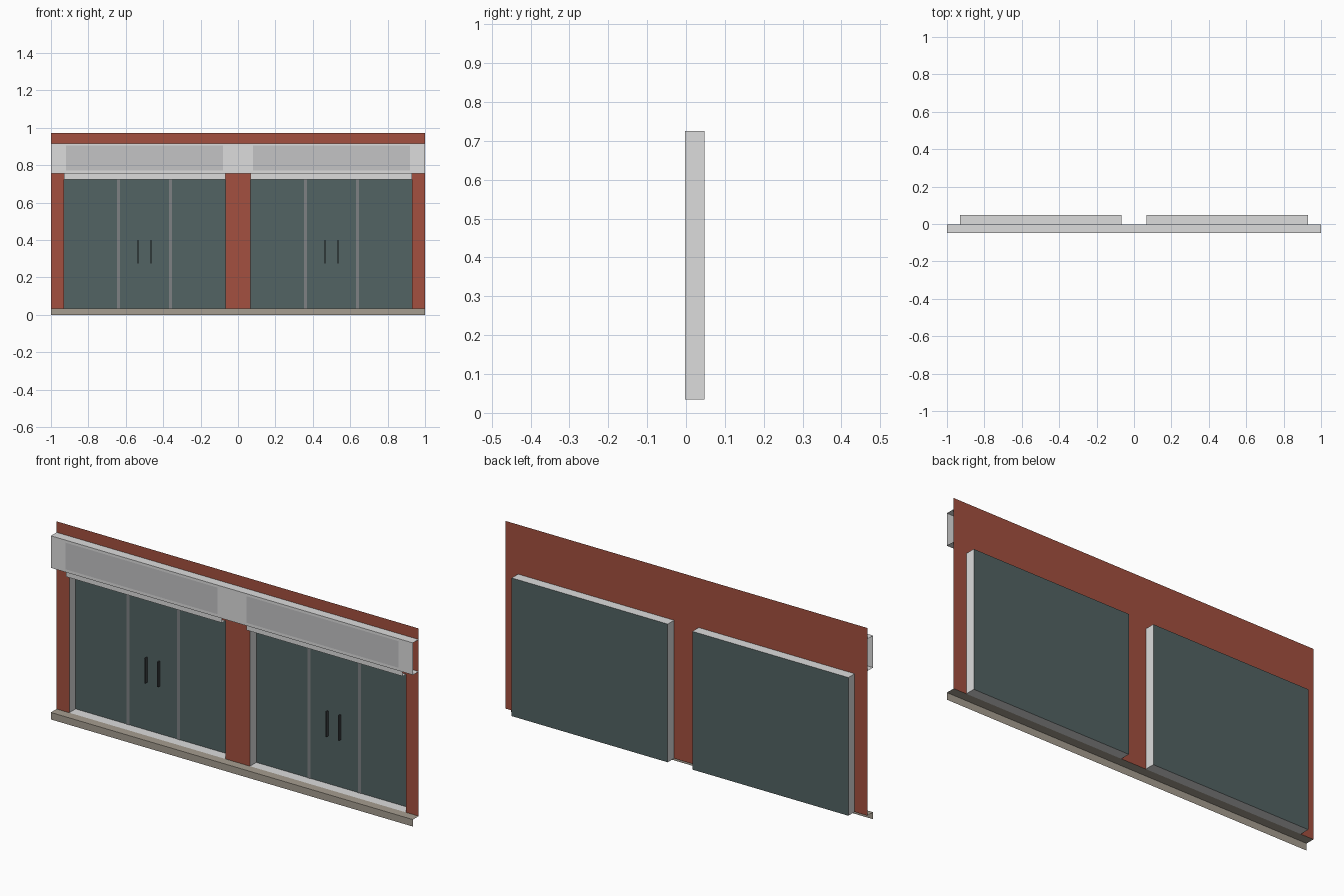
import bpy
import bmesh

cube = bpy.data.objects.get("Cube")
if cube:
    bpy.data.objects.remove(cube, do_unlink=True)


def material(name, r, g, b):
    m = bpy.data.materials.new(name)
    m.use_nodes = True
    m.diffuse_color = (r, g, b, 1)
    m.node_tree.nodes["Principled BSDF"].inputs["Base Color"].default_value = (r, g, b, 1)
    return m


BRICK = material("brick red", 0.37, 0.08, 0.05)
METAL = material("light grey", 0.72, 0.72, 0.72)
PANEL = material("sign grey", 0.55, 0.55, 0.56)
GLASS = material("dark teal glass", 0.085, 0.125, 0.125)
MULLION = material("mullion grey", 0.21, 0.22, 0.23)
STONE = material("stone grey", 0.38, 0.34, 0.28)
HANDLE = material("handle dark", 0.05, 0.055, 0.06)

# Main levels and depths
FRONT, WALL, BACK = -0.048, -0.003, 0.047
BASE, HEAD, SIGN_LOW, SIGN_TOP, TOP = 0.035, 0.725, 0.757, 0.917, 0.972
INNER, OUTER = 0.068, 0.93


def finish(name, bm, mat):
    mesh = bpy.data.meshes.new(name)
    bm.to_mesh(mesh)
    bm.free()
    mesh.materials.append(mat)
    ob = bpy.data.objects.new(name, mesh)
    bpy.context.collection.objects.link(ob)
    return ob


def strip(name, x0, x1, profile, mat):
    """Sweep an open (y, z) profile along x as a thin folded sheet."""
    bm = bmesh.new()
    rows = [[bm.verts.new((x, y, z)) for x in (x0, x1)] for y, z in profile]
    for a, b in zip(rows, rows[1:]):
        bm.faces.new((a[0], a[1], b[1], b[0]))
    return finish(name, bm, mat)


def upright(name, x0, x1, y, z0, z1, mat):
    return strip(name, x0, x1, [(y, z0), (y, z1)], mat)


def box(name, x0, x1, y0, y1, z0, z1, mat):
    bm = bmesh.new()
    bmesh.ops.create_cube(bm, size=1)
    for v in bm.verts:
        v.co = (x1 if v.co.x > 0 else x0, y1 if v.co.y > 0 else y0, z1 if v.co.z > 0 else z0)
    return finish(name, bm, mat)


def jamb(name, x, mat):
    bm = bmesh.new()
    bm.faces.new([bm.verts.new((x, y, z)) for y, z in
                  ((WALL, BASE), (BACK, BASE), (BACK, HEAD), (WALL, HEAD))])
    return finish(name, bm, mat)


# Brick wall around the two openings
upright("wall_header", -1, 1, WALL, HEAD, TOP, BRICK)
upright("centre_pier", -INNER, INNER, WALL, BASE, HEAD, BRICK)
for side, s in (("right", -1), ("left", 1)):
    upright(side + "_pier", *sorted((s * OUTER, s)), WALL, BASE, HEAD, BRICK)

# Plinth and open-ended sign channel
upright("plinth_front", -1, 1, FRONT, 0, BASE, STONE)
strip("plinth_top", -1, 1, [(FRONT, BASE), (WALL, BASE)], STONE)
strip("sign_channel", -1, 1, [(WALL, SIGN_LOW), (FRONT, SIGN_LOW),
                              (FRONT, SIGN_TOP), (WALL, SIGN_TOP)], METAL)

# Each shopfront bay
for side, s in (("right", -1), ("left", 1)):
    x0, x1 = sorted((s * INNER, s * OUTER))
    mid = s * 0.5
    upright(side + "_sign_panel", mid - 0.42, mid + 0.42, FRONT - 0.001, 0.772, 0.905, PANEL)
    strip(side + "_shutter_rail", x0, x1, [(WALL, HEAD), (-0.03, HEAD), (-0.03, SIGN_LOW)], METAL)
    strip(side + "_recess_head", x0, x1, [(WALL, HEAD), (BACK, HEAD)], METAL)
    strip(side + "_recess_floor", x0, x1, [(WALL, BASE), (BACK, BASE)], METAL)
    jamb(side + "_inner_jamb", s * INNER, METAL)
    jamb(side + "_outer_jamb", s * OUTER, METAL)
    upright(side + "_glass", x0, x1, BACK, BASE, HEAD, GLASS)
    for d, tag in ((-1, "a"), (1, "b")):
        m = mid + d * 0.139
        upright(side + "_mullion_" + tag, m - 0.008, m + 0.008, BACK - 0.002, BASE, HEAD, MULLION)
        h = mid + d * 0.035
        box(side + "_door_handle_" + tag, h - 0.003, h + 0.003, BACK - 0.018, BACK - 0.002,
            0.275, 0.4, HANDLE)
